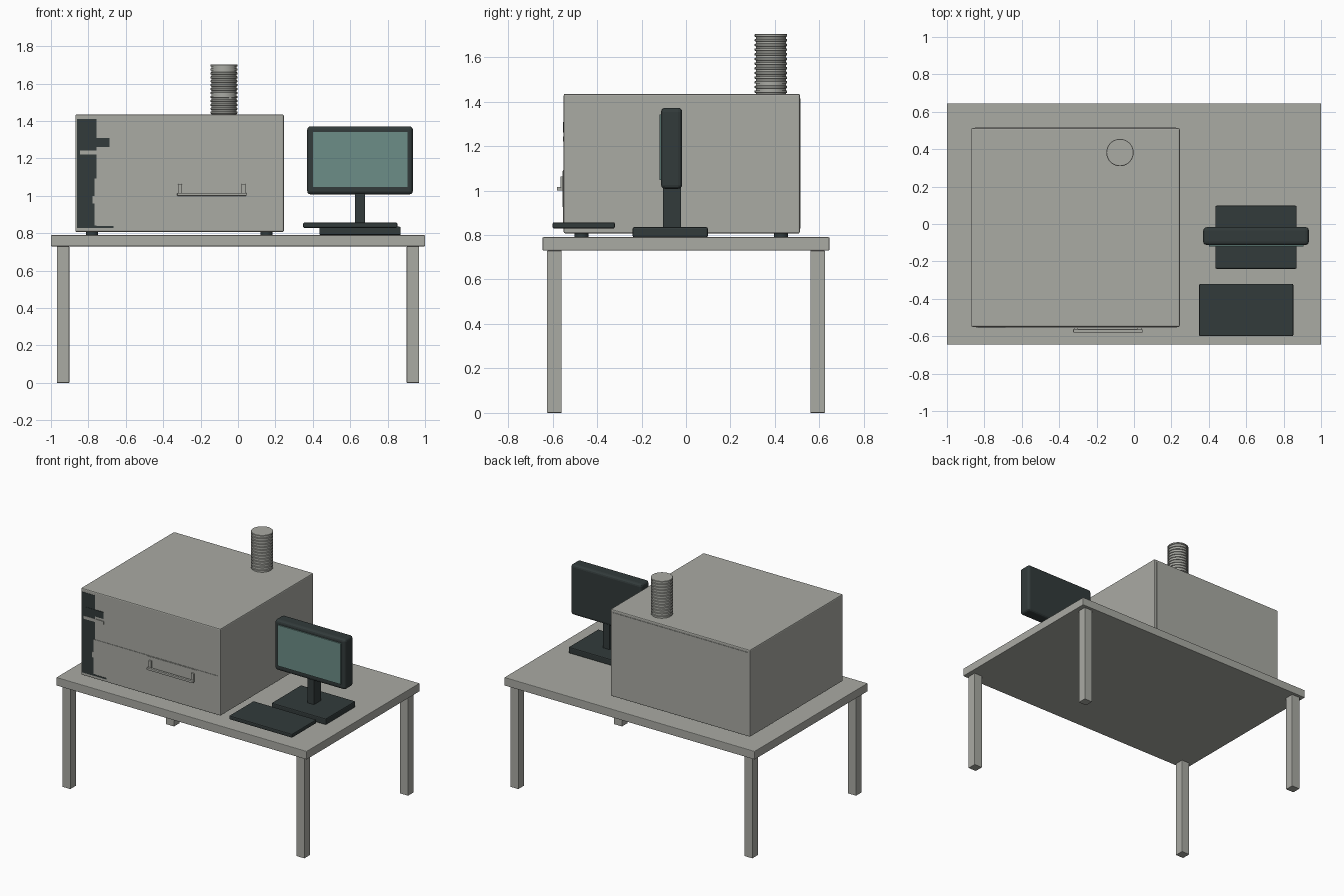
import bpy, bmesh
from mathutils import Matrix, Vector

if "Cube" in bpy.data.objects:
    bpy.data.objects.remove(bpy.data.objects["Cube"], do_unlink=True)


def material(name, rgb):
    m = bpy.data.materials.new(name)
    m.use_nodes = True
    m.diffuse_color = (*rgb, 1)
    m.node_tree.nodes["Principled BSDF"].inputs["Base Color"].default_value = (*rgb, 1)
    return m


GREY = material("warm_grey", (0.40, 0.405, 0.37))
DARK = material("charcoal", (0.032, 0.043, 0.043))
GLASS = material("screen_green", (0.15, 0.27, 0.245))


def finish(name, bm, mat):
    me = bpy.data.meshes.new(name)
    bm.to_mesh(me)
    bm.free()
    me.materials.append(mat)
    ob = bpy.data.objects.new(name, me)
    bpy.context.collection.objects.link(ob)
    return ob


def box(name, x, y, z, mat, bevel=0.0, segments=2):
    """Box from (min, max) ranges, with optional rounded edges."""
    bm = bmesh.new()
    lo, hi = Vector((x[0], y[0], z[0])), Vector((x[1], y[1], z[1]))
    bmesh.ops.create_cube(bm, size=1, matrix=Matrix.Translation((lo + hi) / 2)
                          @ Matrix.Diagonal((*(hi - lo), 1)))
    ob = finish(name, bm, mat)
    if bevel:
        mod = ob.modifiers.new("rounded_edges", "BEVEL")
        mod.width, mod.segments = bevel, segments
    return ob


def lathe(name, profile, centre, mat, steps=32):
    """Turn a list of (radius, height) points around a vertical axis."""
    bm = bmesh.new()
    verts = [bm.verts.new((centre[0] + r, centre[1], z)) for r, z in profile]
    edges = [bm.edges.new(pair) for pair in zip(verts, verts[1:])]
    bmesh.ops.spin(bm, geom=verts + edges, cent=(*centre, 0), axis=(0, 0, 1),
                   angle=6.2831853, steps=steps)
    bmesh.ops.remove_doubles(bm, verts=bm.verts, dist=0.0001)
    bmesh.ops.recalc_face_normals(bm, faces=bm.faces)
    ob = finish(name, bm, mat)
    bpy.ops.object.select_all(action="DESELECT")
    bpy.context.view_layer.objects.active = ob
    ob.select_set(True)
    bpy.ops.object.shade_smooth_by_angle()
    return ob


# Table
box("table_top", (-1, 1), (-0.645, 0.645), (0.73, 0.79), GREY, 0.004)
for sx, side in ((-1, "right"), (1, "left")):
    for sy, end in ((-1, "front"), (1, "back")):
        cx, cy = sx * 0.935, sy * 0.592
        box(f"{end}_{side}_table_leg", (cx - 0.033, cx + 0.033),
            (cy - 0.033, cy + 0.033), (0, 0.73), GREY, 0.003)

# Cabinet with four round feet
FRONT = -0.55
box("cabinet", (-0.87, 0.245), (FRONT, 0.512), (0.807, 1.435), GREY, 0.007)
box("cabinet_back_panel", (-0.85, 0.225), (0.51, 0.515), (0.83, 1.415), GREY)
for cx in (-0.78, 0.152):
    for cy in (-0.47, 0.427):
        lathe("cabinet_foot", [(0, 0.79), (0.032, 0.79), (0.032, 0.81), (0, 0.81)],
              (cx, cy), DARK, 16)


# Thin plates on the cabinet front
def plate(name, x, z, mat, proud):
    return box(name, x, (FRONT - proud, FRONT + 0.002), z, mat)


plate("control_strip", (-0.86, -0.757), (0.835, 1.41), DARK, 0.002)
plate("control_strip_foot", (-0.86, -0.665), (0.828, 0.838), DARK, 0.002)
plate("control_tab", (-0.835, -0.688), (1.26, 1.308), DARK, 0.004)
plate("control_slot", (-0.845, -0.685), (1.22, 1.242), GREY, 0.004)
plate("lower_door", (-0.768, 0.23), (0.842, 1.092), GREY, 0.003)
plate("lower_door_latch", (-0.778, -0.766), (0.96, 1.0), GREY, 0.003)
plate("drawer_front", (-0.34, 0.065), (0.927, 1.088), GREY, 0.005)

# Drawer handle
box("drawer_handle_bar", (-0.325, 0.045), (-0.58, -0.562), (1.0, 1.016), GREY, 0.003)
for cx in (-0.31, 0.03):
    box("drawer_handle_post", (cx - 0.011, cx + 0.011), (-0.565, FRONT),
        (1.0, 1.063), GREY, 0.003)

# Ribbed exhaust duct
ribs = 13
bottom, top = 1.43, 1.703
pitch = (top - bottom) / ribs
profile = [(0, bottom)]
for i in range(ribs):
    z = bottom + i * pitch
    profile += [(0.068, z), (0.068, z + pitch * 0.4),
                (0.073, z + pitch * 0.5), (0.073, z + pitch * 0.9)]
profile += [(0.071, top), (0, top)]
lathe("exhaust_duct", profile, (-0.075, 0.382), GREY)

# Monitor and keyboard
box("monitor_base", (0.435, 0.87), (-0.24, 0.098), (0.79, 0.835), DARK, 0.007)
box("monitor_neck", (0.625, 0.68), (-0.104, -0.022), (0.83, 1.03), DARK, 0.003)
box("monitor_housing", (0.37, 0.935), (-0.112, -0.017), (1.008, 1.372), DARK, 0.018, 3)
box("monitor_screen", (0.4, 0.905), (-0.12, -0.111), (1.047, 1.342), GLASS)
box("keyboard", (0.348, 0.852), (-0.6, -0.32), (0.829, 0.857), DARK, 0.007)
